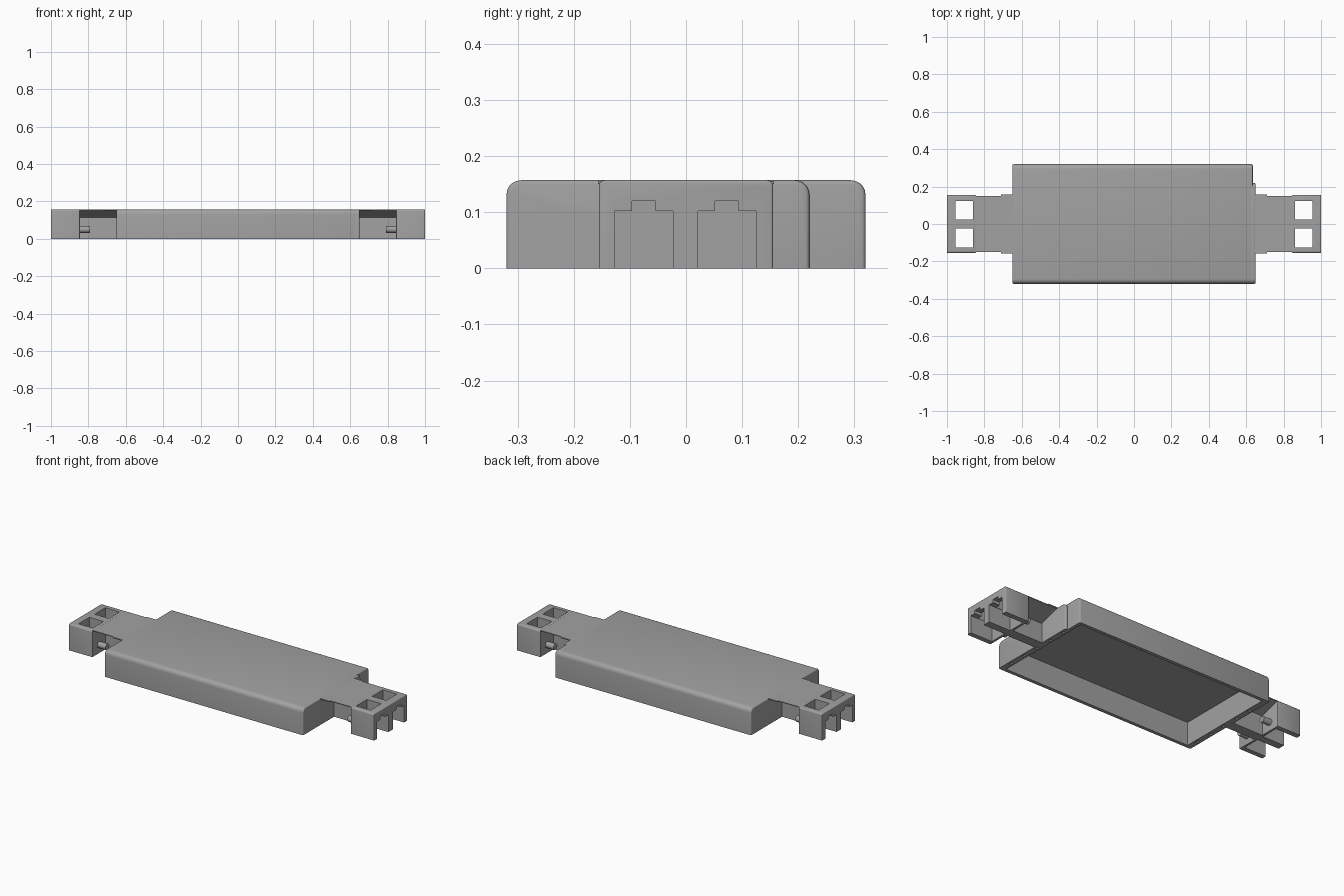
import bpy, bmesh, math

cube = bpy.data.objects.get("Cube")
if cube:
    bpy.data.objects.remove(cube, do_unlink=True)

H = 0.157  # overall height

grey = bpy.data.materials.new("mid grey plastic")
grey.use_nodes = True
grey.diffuse_color = (0.36, 0.36, 0.36, 1)
for node in grey.node_tree.nodes:
    if node.type == 'BSDF_PRINCIPLED':
        node.inputs["Base Color"].default_value = (0.36, 0.36, 0.36, 1)
        node.inputs["Roughness"].default_value = 0.6


def finish(name, bm):
    bmesh.ops.recalc_face_normals(bm, faces=bm.faces)
    mesh = bpy.data.meshes.new(name)
    bm.to_mesh(mesh)
    bm.free()
    mesh.materials.append(grey)
    ob = bpy.data.objects.new(name, mesh)
    bpy.context.collection.objects.link(ob)
    return ob


def add_prism(bm, profile, x0, x1):
    """Extrude a closed (y, z) profile along x."""
    face = bm.faces.new([bm.verts.new((x0, y, z)) for y, z in profile])
    out = bmesh.ops.extrude_face_region(bm, geom=[face])
    moved = [v for v in out["geom"] if isinstance(v, bmesh.types.BMVert)]
    bmesh.ops.translate(bm, verts=moved, vec=(x1 - x0, 0, 0))


def prism(name, profile, x0, x1):
    bm = bmesh.new()
    add_prism(bm, profile, x0, x1)
    return finish(name, bm)


def rect(y0, y1, z0, z1):
    return [(y0, z0), (y1, z0), (y1, z1), (y0, z1)]


def rounded_box(name, x0, x1, y0, y1, long_r, end_r):
    """Box with rounded long top edges and softened ends, square at the base."""
    bm = bmesh.new()
    add_prism(bm, rect(y0, y1, 0, H), x0, x1)

    def above(e):
        return max(v.co.z for v in e.verts) > 1e-4

    long_edges = [e for e in bm.edges if above(e)
                  and abs(e.verts[0].co.x - e.verts[1].co.x) > 1e-4]
    bmesh.ops.bevel(bm, geom=long_edges, offset=long_r, segments=5,
                    profile=0.5, affect='EDGES')
    end_edges = [e for e in bm.edges if above(e)
                 and abs(e.verts[0].co.x - e.verts[1].co.x) < 1e-4]
    bmesh.ops.bevel(bm, geom=end_edges, offset=end_r, segments=3,
                    profile=0.5, affect='EDGES')
    return finish(name, bm)


def select(ob):
    bpy.ops.object.select_all(action='DESELECT')
    ob.select_set(True)
    bpy.context.view_layer.objects.active = ob


def cut(ob, cutters):
    for c in cutters:
        c.hide_render = True
        mod = ob.modifiers.new("cut", 'BOOLEAN')
        mod.operation = 'DIFFERENCE'
        mod.solver = 'EXACT'
        mod.object = c
        select(ob)
        bpy.ops.object.modifier_apply(modifier=mod.name)


def remove(cutters):
    for c in cutters:
        bpy.data.objects.remove(c, do_unlink=True)


def smooth(ob):
    select(ob)
    bpy.ops.object.shade_smooth_by_angle(angle=math.radians(35))


def mirror_x(ob):
    ob.modifiers.new("other end", 'MIRROR').use_axis[0] = True


# Hollow cover, with one end stepped back at the rear corner
cover = rounded_box("cover", -0.65, 0.635, -0.32, 0.32, 0.026, 0.007)
end_cap = rounded_box("cover_end", 0.62, 0.65, -0.32, 0.22, 0.026, 0.007)
cavity = prism("cavity_cutter", rect(-0.3, 0.3, -0.05, 0.137), -0.615, 0.615)

# Small sockets along the rims of the two short walls
bm = bmesh.new()
for x in (-0.632, 0.632):
    for i in range(5):
        y = -0.24 + 0.105 * i
        add_prism(bm, rect(y - 0.01, y + 0.01, -0.05, 0.03), x - 0.007, x + 0.007)
sockets = finish("socket_cutter", bm)
cut(cover, [cavity, sockets])
cut(end_cap, [cavity, sockets])
remove([cavity, sockets])
smooth(cover)
smooth(end_cap)

# Connector head with two keyed slots open below and outward, and top windows
head = rounded_box("connector_head", 0.845, 1.0, -0.155, 0.155, 0.01, 0.004)
cutters = []
for mid in (-0.075, 0.073):
    slot = [(mid + y, z) for y, z in (
        (-0.052, -0.05), (0.052, -0.05), (0.052, 0.102), (0.021, 0.102),
        (0.021, 0.12), (-0.021, 0.12), (-0.021, 0.102), (-0.052, 0.102))]
    cutters.append(prism("slot_cutter", slot, 0.858, 1.05))
    cutters.append(prism("window_cutter",
                         rect(mid - 0.05, mid + 0.05, 0.06, 0.25), 0.862, 0.955))
cut(head, cutters)
remove(cutters)
smooth(head)
mirror_x(head)

# Neck: thin-edged top with sloping underside and a central rib
half = [(0.03, 0), (0.03, 0.115), (0.15, 0.152), (0.15, H - 0.001)]
neck = prism("neck", half + [(-y, z) for y, z in reversed(half)], 0.64, 0.85)
mirror_x(neck)

# Slightly wider root where the neck meets the cover
root = prism("neck_root", rect(-0.157, 0.157, 0.15, H - 0.001), 0.64, 0.71)
mirror_x(root)

# Pegs pointing from the connector head toward the cover
for side, y in (("front", -0.09), ("rear", 0.09)):
    ring = [(y + 0.018 * math.cos(a), 0.05 + 0.018 * math.sin(a))
            for a in (math.tau * i / 20 for i in range(20))]
    peg = prism(side + "_peg", ring, 0.792, 0.85)
    smooth(peg)
    mirror_x(peg)
